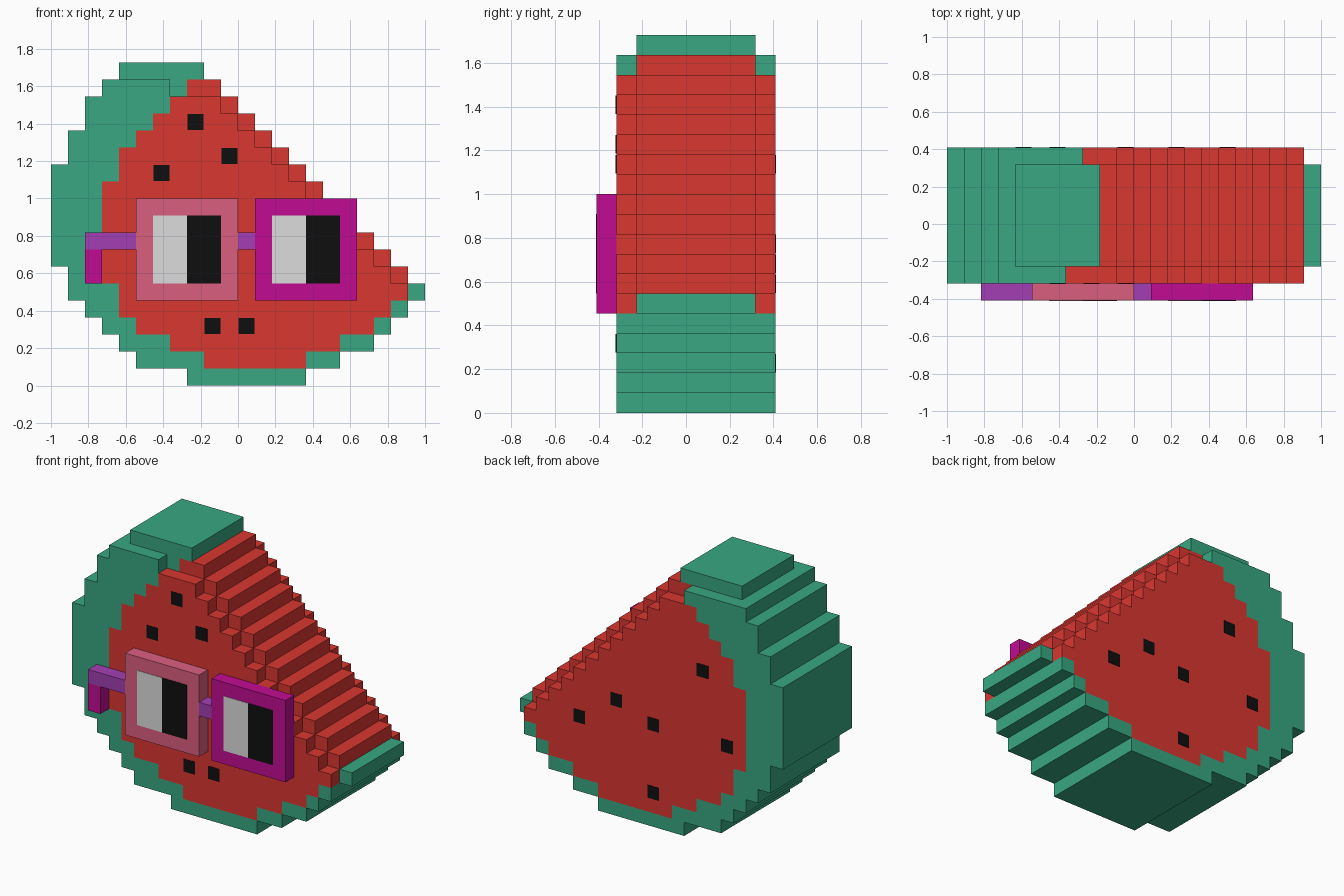
import bpy, bmesh
from mathutils import Vector

if "Cube" in bpy.data.objects:
    bpy.data.objects.remove(bpy.data.objects["Cube"])

U = 2 / 22                       # size of one block
X0, Y0 = -1.0, -3.5 * U          # left edge and front face of the slice
DEPTH = 8                        # slice depth in blocks


def material(name, r, g, b):
    lin = [((c / 255 + 0.055) / 1.055) ** 2.4 if c > 10 else c / 255 / 12.92 for c in (r, g, b)]
    m = bpy.data.materials.new(name)
    m.diffuse_color = (*lin, 1)
    m.use_nodes = True
    m.node_tree.nodes["Principled BSDF"].inputs["Base Color"].default_value = m.diffuse_color
    return m


GREEN = material("rind green", 56, 167, 129)
RED = material("flesh red", 218, 55, 49)
BLACK = material("black", 15, 15, 15)
GREY = material("lens light grey", 220, 220, 220)
PINK = material("frame pink", 219, 95, 128)
MAGENTA = material("frame magenta", 193, 12, 146)
PURPLE = material("strap purple", 163, 62, 180)


def finish(name, bm, mat):
    me = bpy.data.meshes.new(name)
    bm.to_mesh(me)
    bm.free()
    me.materials.append(mat)
    ob = bpy.data.objects.new(name, me)
    bpy.context.collection.objects.link(ob)
    return ob


def box(name, mat, c0, c1, r0, r1, y0, y1, inset=0.0):
    """Box from block columns c0..c1 and rows r0..r1, between depths y0 and y1."""
    bm = bmesh.new()
    bmesh.ops.create_cube(bm, size=1)
    lo = Vector((X0 + c0 * U + inset, y0, r0 * U + inset))
    hi = Vector((X0 + c1 * U - inset, y1, r1 * U - inset))
    for v in bm.verts:
        v.co = [lo[i] + (v.co[i] + 0.5) * (hi[i] - lo[i]) for i in range(3)]
    return finish(name, bm, mat)


def block_shell(name, mat, cells, solid):
    """Outer faces of the given blocks, skipping faces that touch another block."""
    bm = bmesh.new()
    for cell in cells:
        for axis in range(3):
            for side in (0, 1):
                near = list(cell)
                near[axis] += 2 * side - 1
                if tuple(near) in solid:
                    continue
                a, b = (axis + 1) % 3, (axis + 2) % 3
                ring = [(0, 0), (1, 0), (1, 1), (0, 1)]
                if not side:
                    ring.reverse()
                verts = []
                for da, db in ring:
                    p = list(cell)
                    p[axis] += side
                    p[a] += da
                    p[b] += db
                    verts.append(bm.verts.new((X0 + p[0] * U, Y0 + p[1] * U, p[2] * U)))
                bm.faces.new(verts)
    bmesh.ops.remove_doubles(bm, verts=bm.verts, dist=U / 10)
    return finish(name, bm, mat)


# Outline of the slice per row: left edge, right edge, and the flesh span inside
left = [8, 5, 4, 3, 2, 1, 1, 0, 0, 0, 0, 0, 0, 1, 1, 2, 2, 3, 4]
right = [15, 17, 19, 20, 21] + [27 - r for r in range(5, 19)]
flesh_left = [99, 9, 7, 5, 4, 4] + [3] * 6 + [4, 4, 5, 6, 7, 8, 99]
flesh_right = [0, 15, 17, 19, 20, 21] + right[6:]

rind, flesh = set(), set()
for r in range(19):
    for j in range(DEPTH):
        end = right[r]
        if j in (0, DEPTH - 1):          # the outer layers are cut back on the slope
            if r == 18:
                continue
            if r >= 5:
                end -= 1
            if r == 17:
                end = 7 if j == 0 else 8
        for c in range(left[r], end):
            red = flesh_left[r] <= c < flesh_right[r]
            (flesh if red else rind).add((c, j, r))

block_shell("rind", GREEN, rind, rind | flesh)
block_shell("flesh", RED, flesh, rind | flesh)

# Seeds on both cut faces
T = 0.003
YB = Y0 + DEPTH * U
for c, r in [(8, 15), (6, 12), (10, 13), (9, 3), (11, 3)]:
    box("front_seed", BLACK, c, c + 1, r, r + 1, Y0 - T, Y0, 0.003)
for c, r in [(6, 12), (13, 8), (16, 6), (10, 7), (4, 7), (10, 2)]:
    box("back_seed", BLACK, c, c + 1, r, r + 1, YB, YB + T, 0.003)

# Glasses: frames, lenses, bridge and strap
YG = Y0 - U
for side, c, mat in (("left", 5, PINK), ("right", 12, MAGENTA)):
    box(side + "_frame", mat, c, c + 6, 5, 11, YG, Y0)
    box(side + "_lens_light", GREY, c + 1, c + 3, 6, 10, YG - T, YG)
    box(side + "_lens_dark", BLACK, c + 3, c + 5, 6, 10, YG - T, YG)
box("bridge", PURPLE, 11, 12, 8, 9, YG, Y0)
box("strap", PURPLE, 2, 5, 8, 9, YG, Y0)
box("strap_end", MAGENTA, 2, 3, 6, 8, YG, Y0)
